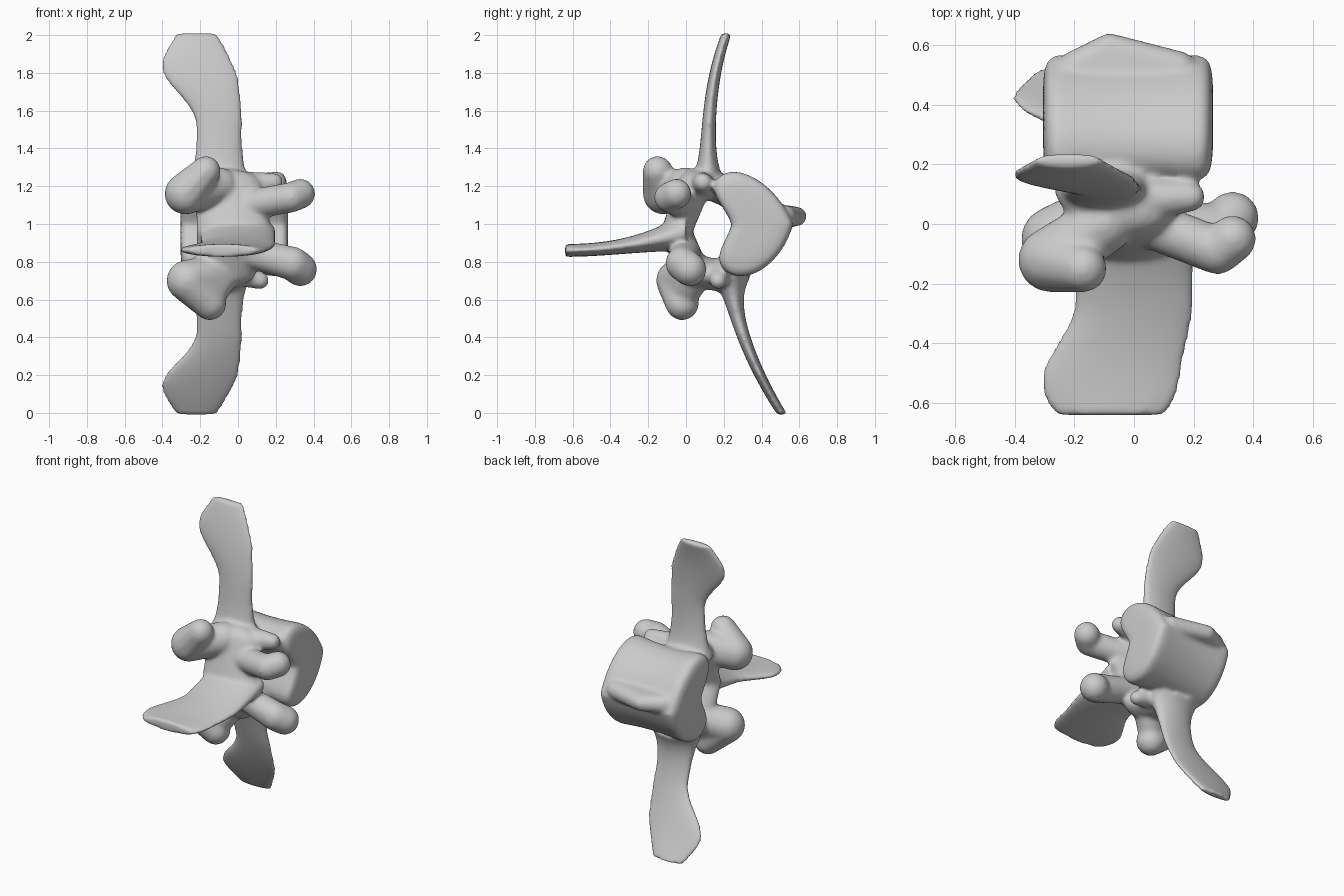
import bpy
import bmesh
from math import cos, sin, exp, pi
from mathutils import Vector

cube = bpy.data.objects.get("Cube")
if cube:
    bpy.data.objects.remove(cube)

bm = bmesh.new()


def skin(rings):
    """Bridge closed rings of points and cap both ends."""
    loops = [[bm.verts.new(point) for point in ring] for ring in rings]
    count = len(loops[0])
    for first, second in zip(loops, loops[1:]):
        for i in range(count):
            j = (i + 1) % count
            bm.faces.new((first[i], first[j], second[j], second[i]))
    bm.faces.new(loops[0][::-1])
    bm.faces.new(loops[-1])


def angles(count):
    return [2 * pi * i / count for i in range(count)]


def ease(t, start, end):
    """Smooth step from zero to one between start and end."""
    s = min(max((t - start) / (end - start), 0), 1)
    return s * s * (3 - 2 * s)


def blade(section, thin_axis, steps=24):
    """Flat process: section(t) gives centre, half width and half thickness."""
    rings = []
    for k in range(steps + 1):
        centre, width, thickness = section(k / steps)
        ring = []
        for a in angles(28):
            point = Vector(centre)
            point.x += width * cos(a)
            point[thin_axis] += thickness * sin(a)
            ring.append(point)
        rings.append(ring)
    skin(rings)


def limb(*balls, rows=9):
    """Convex hull around balls given as x, y, z, radius and optional widening."""
    points = []
    for x, y, z, radius, *widening in balls:
        wide = widening[0] if widening else 1
        for i in range(rows):
            t = pi * (i + 0.5) / rows
            for a in angles(16):
                offset = Vector((wide * sin(t) * cos(a), sin(t) * sin(a), cos(t)))
                points.append(bm.verts.new(Vector((x, y, z)) + radius * offset))
    bmesh.ops.convex_hull(bm, input=points)
    inner = [v for v in points if v.is_valid and not v.link_faces]
    bmesh.ops.delete(bm, geom=inner, context='VERTS')


# Kidney-shaped body: waisted along its length, with rounded rims
def kidney(a):
    notch = 0.09 * max(0, -cos(a)) ** 6
    y = 0.21 * cos(a) - 0.09 * abs(sin(a)) - 0.02 * sin(a) + notch
    return y, 0.28 * sin(a)


rings = []
for k in range(25):
    u = -0.999 * cos(pi * k / 24)
    scale = (1 - u ** 14) ** 0.2 * (0.94 + 0.09 * u * u)
    ring = []
    for a in angles(48):
        y, z = kidney(a)
        ring.append((0.285 * u - 0.02, 0.36 + scale * y, 1 + scale * z))
    rings.append(ring)
skin(rings)

# Keel along the far side of the body
limb((-0.2, 0.52, 1.04, 0.06), (-0.08, 0.59, 1.04, 0.05), (0.15, 0.52, 1.04, 0.06))


# Side processes: a narrow neck that sways to the right and flares near the tip
def side_process(root_y, root_z, height, lean, bend):
    def section(t):
        root = (1 - t) ** 8
        centre = (-0.1 - 0.12 * ease(t, 0.4, 0.85),
                  root_y + lean * t ** bend,
                  root_z + height * t)
        flare = exp(-((t - 0.75) / 0.2) ** 2)
        width = 0.12 + 0.08 * flare + 0.05 * root - 0.03 * t ** 12
        return centre, width, 0.042 - 0.015 * t + 0.06 * root
    return section


blade(side_process(0.115, 1.2, 0.81, 0.1, 3), 1)
blade(side_process(0.24, 0.72, -0.73, 0.27, 1.7), 1)


# Rear spine: widens and sways to the right towards its thin end
def spine(t):
    sway = ease(t, 0.4, 0.85)
    centre = (-0.08 * sway, -0.64 * t, 0.86 + 0.1 * (1 - t) ** 2)
    width = 0.2 + 0.04 * sway - 0.06 * t ** 12
    return centre, width, 0.034 + 0.07 * (1 - t) ** 3


blade(spine, 2)

# Arch that closes the canal, from the top of the body round to its underside
arch = [(-0.1, 0.24, 1.16, 0.08, 2), (-0.1, 0.1, 1.22, 0.08, 2),
        (-0.05, 0.04, 1.2, 0.09, 2), (-0.02, -0.05, 0.96, 0.08, 2.5),
        (-0.06, 0.04, 0.75, 0.08, 2), (-0.1, 0.24, 0.72, 0.09, 1.5)]
for first, second in zip(arch, arch[1:]):
    limb(first, second)

# Upper right joint knob and its neck
knob = (-0.28, -0.12, 1.16, 0.11)
limb(knob, (-0.17, -0.15, 1.28, 0.08))
limb(knob, (-0.1, 0, 1.2, 0.1))

# Lower right joint knob and its neck
knob = (-0.27, -0.05, 0.7, 0.11)
limb(knob, (-0.15, -0.02, 0.58, 0.09))
limb(knob, (-0.15, -0.02, 0.6, 0.07), (-0.08, 0.05, 0.75, 0.1))

# Upper left joint knob and its neck
knob = (0.28, -0.09, 1.14, 0.08)
limb(knob, (0.33, -0.05, 1.16, 0.08))
limb(knob, (0.05, 0, 1.1, 0.08))

# Lower left joint knob and its neck
knob = (0.29, -0.02, 0.79, 0.09)
limb(knob, (0.33, 0.02, 0.76, 0.09))
limb(knob, (0.05, 0, 0.85, 0.08))

# Small accessory bumps
limb((0.19, 0.09, 1.22, 0.05), (0, 0.08, 1.2, 0.08))
limb((0.12, 0.17, 0.7, 0.045), (0, 0.18, 0.74, 0.07))

bmesh.ops.recalc_face_normals(bm, faces=bm.faces)
mesh = bpy.data.meshes.new("vertebra")
bm.to_mesh(mesh)
bm.free()
bone = bpy.data.objects.new("vertebra", mesh)
bpy.context.collection.objects.link(bone)

# Fuse the parts into one soft surface
fuse = bone.modifiers.new("fuse", 'REMESH')
fuse.mode = 'VOXEL'
fuse.voxel_size = 0.012
fuse.use_smooth_shade = True
soften = bone.modifiers.new("soften", 'SMOOTH')
soften.factor = 0.5
soften.iterations = 10

# Plain bone colour
material = bpy.data.materials.new("pale_grey")
material.use_nodes = True
colour = (0.6, 0.6, 0.6, 1)
material.diffuse_color = colour
shader = material.node_tree.nodes["Principled BSDF"]
shader.inputs["Base Color"].default_value = colour
mesh.materials.append(material)
